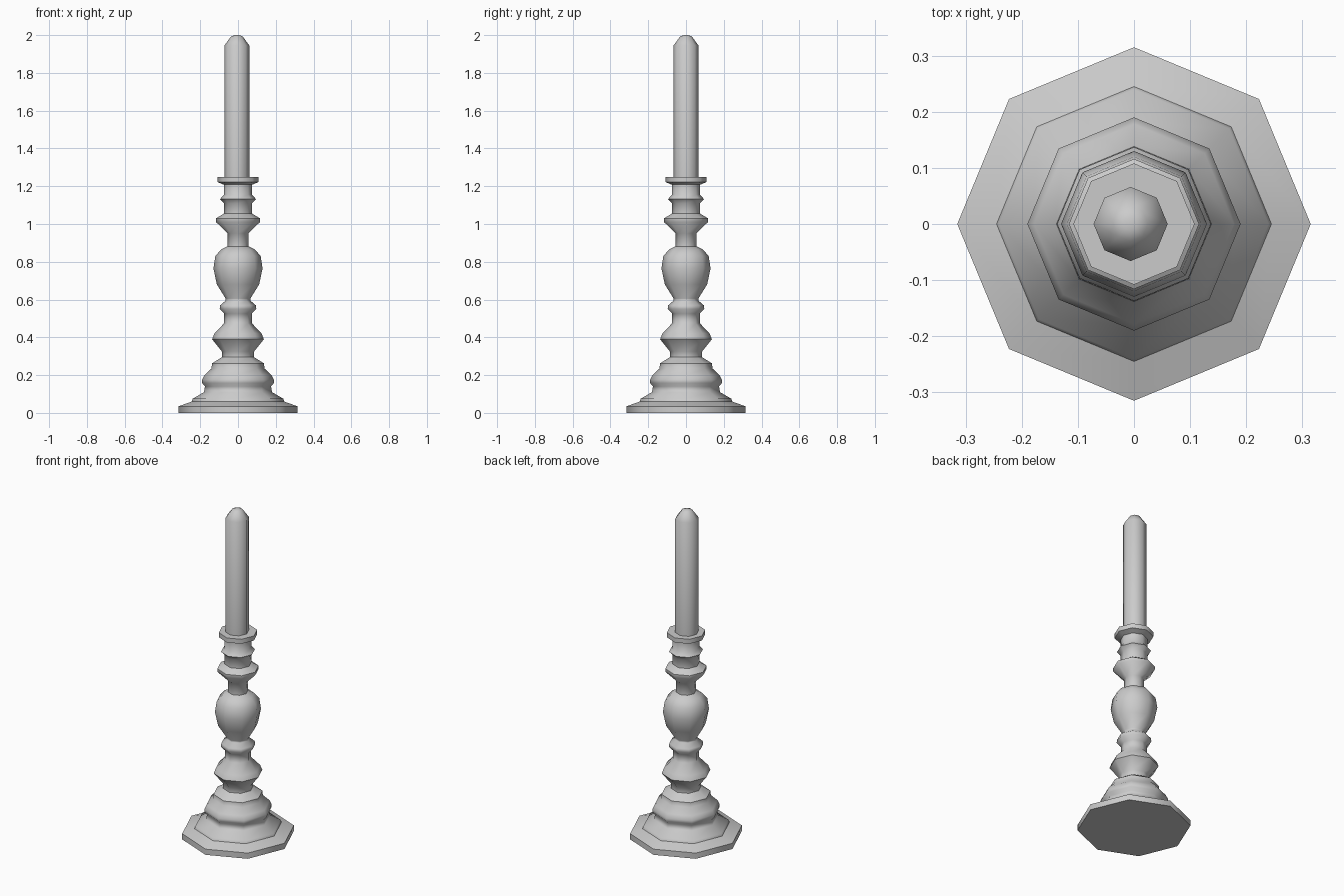
import bpy, bmesh, math

if "Cube" in bpy.data.objects:
    bpy.data.objects.remove(bpy.data.objects["Cube"])

SIDES = 8


def lathe(name, profile, x=0.0):
    """Revolve (radius, height) points into a closed eight-sided solid."""
    bm = bmesh.new()
    rings = []
    for r, z in profile:
        rings.append([bm.verts.new((x + r * math.cos(2 * math.pi * i / SIDES),
                                    r * math.sin(2 * math.pi * i / SIDES), z))
                      for i in range(SIDES)])
    for a, b in zip(rings, rings[1:]):
        for i in range(SIDES):
            j = (i + 1) % SIDES
            bm.faces.new((a[i], a[j], b[j], b[i]))
    bm.faces.new(rings[0][::-1])
    bm.faces.new(rings[-1])
    mesh = bpy.data.meshes.new(name)
    bm.to_mesh(mesh)
    bm.free()
    obj = bpy.data.objects.new(name, mesh)
    bpy.context.collection.objects.link(obj)
    bpy.ops.object.select_all(action='DESELECT')
    obj.select_set(True)
    bpy.context.view_layer.objects.active = obj
    bpy.ops.object.shade_smooth_by_angle(angle=math.radians(50))
    return obj


# Turned holder: stepped foot, knops, urn-shaped stem and socket
lathe("candle_holder", [
    (0.315, 0.0), (0.315, 0.035), (0.245, 0.06), (0.24, 0.075),
    (0.18, 0.11), (0.175, 0.14), (0.19, 0.158), (0.19, 0.175),
    (0.178, 0.20), (0.14, 0.235), (0.138, 0.262), (0.085, 0.295),
    (0.085, 0.325), (0.137, 0.39), (0.125, 0.42), (0.073, 0.475),
    (0.073, 0.525), (0.097, 0.55), (0.094, 0.57), (0.065, 0.595),
    (0.065, 0.605), (0.112, 0.68), (0.13, 0.765), (0.12, 0.83),
    (0.09, 0.865), (0.055, 0.882), (0.055, 0.95), (0.116, 1.01),
    (0.116, 1.03), (0.075, 1.055), (0.075, 1.11), (0.095, 1.132),
    (0.075, 1.155), (0.075, 1.208), (0.108, 1.222), (0.108, 1.25),
])

# Candle, very slightly off centre in the socket
lathe("candle", [
    (0.066, 1.24), (0.066, 1.945), (0.031, 1.993), (0.012, 2.0),
], x=-0.006)
